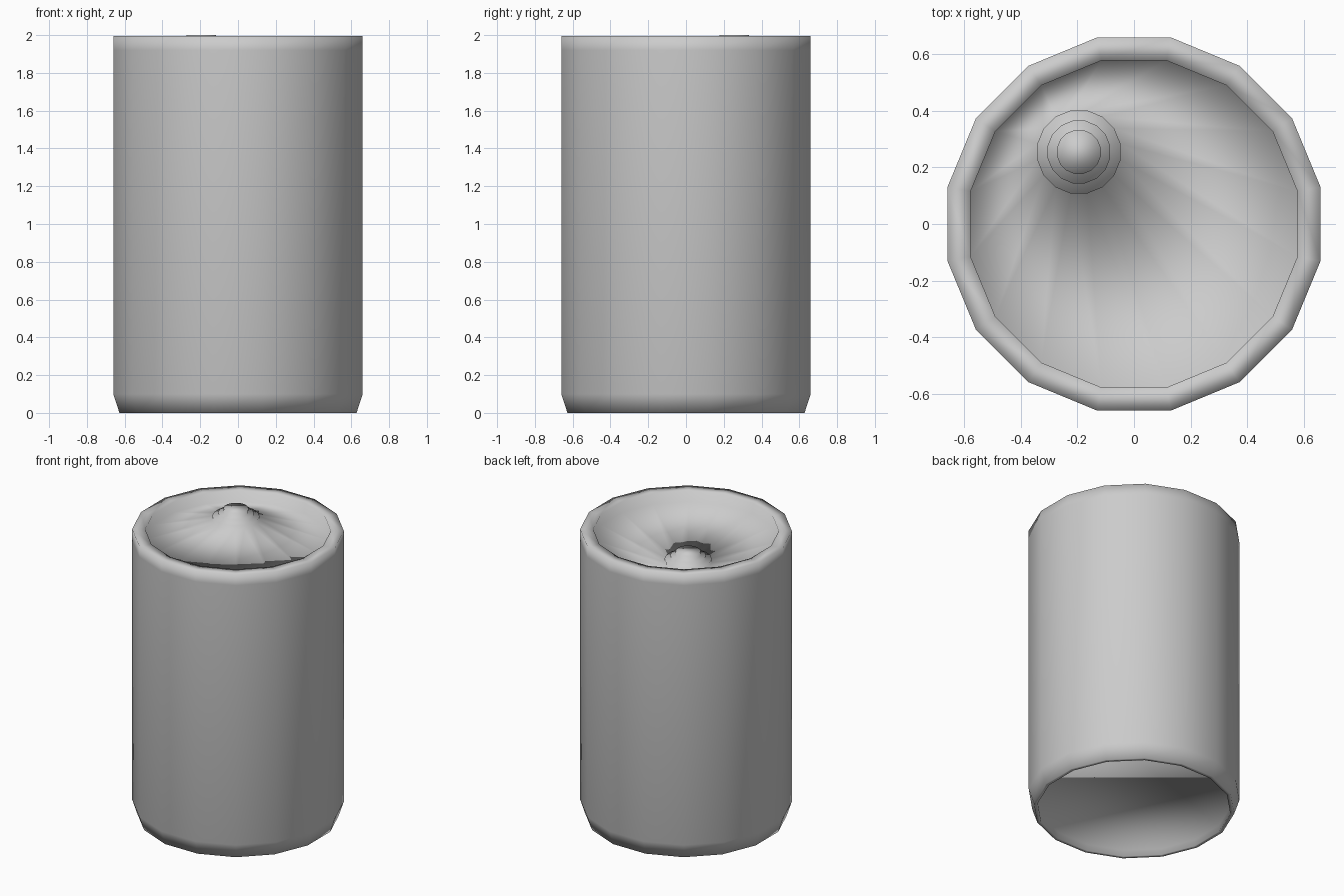
import bpy, bmesh
from math import cos, sin, pi

if "Cube" in bpy.data.objects:
    bpy.data.objects.remove(bpy.data.objects["Cube"])

SIDES = 16


def ringed_solid(name, rings):
    """Closed smooth solid skinned through horizontal rings (radius, z, centre)."""
    bm = bmesh.new()
    loops = []
    for r, z, (cx, cy) in rings:
        loops.append([bm.verts.new((cx + r * cos(2 * pi * (i + 0.5) / SIDES),
                                    cy + r * sin(2 * pi * (i + 0.5) / SIDES), z))
                      for i in range(SIDES)])
    for a, b in zip(loops, loops[1:]):
        for i in range(SIDES):
            j = (i + 1) % SIDES
            bm.faces.new((a[i], a[j], b[j], b[i]))
    bm.faces.new(loops[0][::-1])
    bm.faces.new(loops[-1])
    for f in bm.faces:
        f.smooth = True
    mesh = bpy.data.meshes.new(name)
    bm.to_mesh(mesh)
    bm.free()
    obj = bpy.data.objects.new(name, mesh)
    bpy.context.collection.objects.link(obj)
    return obj


AXIS = (0, 0)
CAP = (-0.195, 0.255)

# Drum body, raised rim, sunken lid and off-centre stepped filler cap
ringed_solid("drum", [
    (0.615, 0.045, AXIS), (0.615, 0.00, AXIS),    # recessed underside
    (0.64, 0.00, AXIS), (0.673, 0.10, AXIS),      # chamfered foot
    (0.673, 1.92, AXIS), (0.673, 1.995, AXIS),    # wall
    (0.59, 1.995, AXIS), (0.59, 1.92, AXIS),      # rim and recess
    (0.15, 1.92, CAP), (0.15, 1.945, CAP),        # lid and cap flange
    (0.113, 1.945, CAP), (0.113, 1.97, CAP),      # cap collar
    (0.079, 1.97, CAP), (0.079, 2.00, CAP),       # cap top
])
